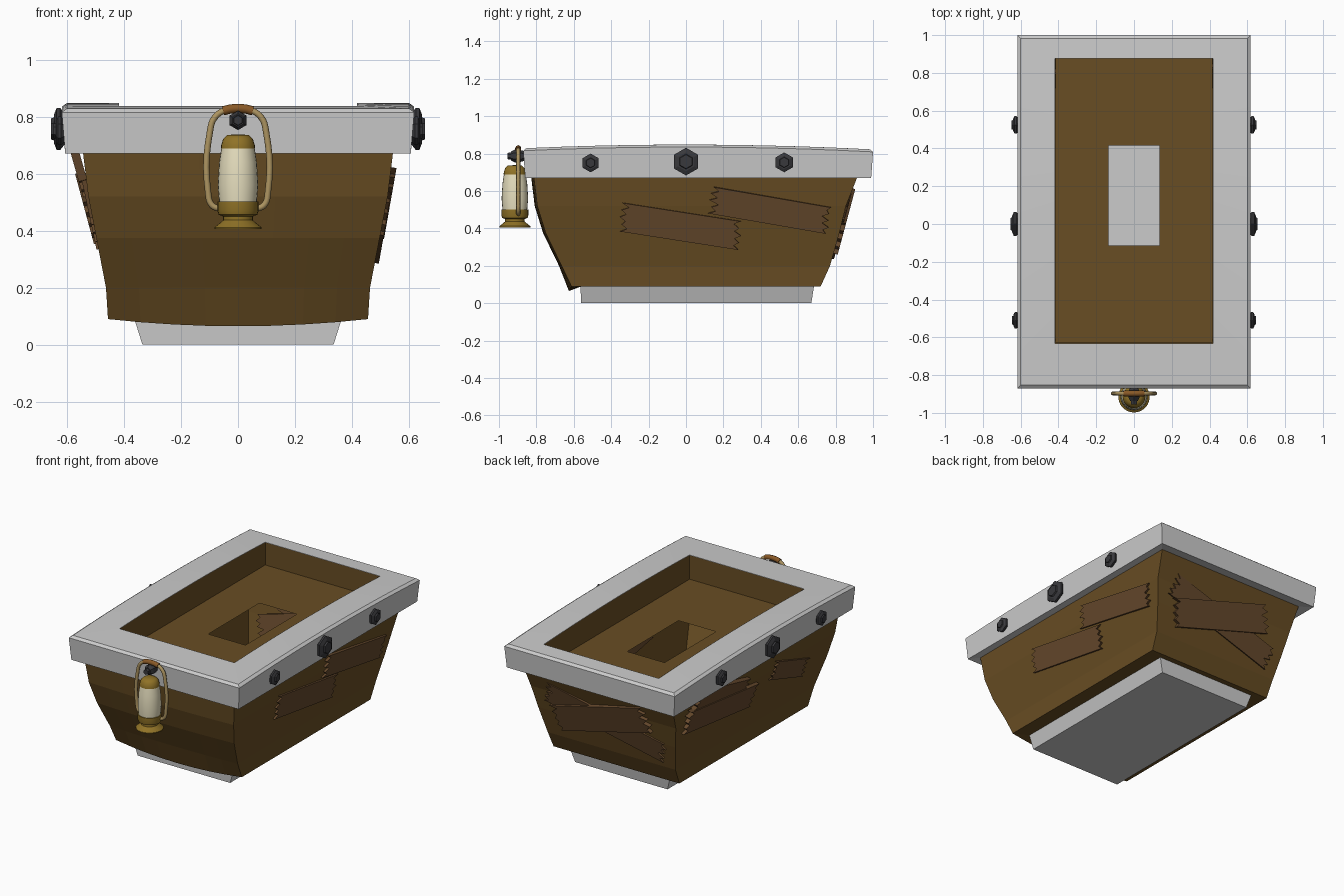
import bpy, bmesh, math, random
from mathutils import Matrix, Vector

if "Cube" in bpy.data.objects:
    bpy.data.objects.remove(bpy.data.objects["Cube"])

random.seed(4)


def material(name, rgb):
    m = bpy.data.materials.new(name)
    m.diffuse_color = (*rgb, 1)
    m.use_nodes = True
    m.node_tree.nodes["Principled BSDF"].inputs["Base Color"].default_value = m.diffuse_color
    return m


WOOD = material("hull_wood", (0.14, 0.075, 0.017))
PLANK = material("plank_wood", (0.13, 0.065, 0.025))
IRON = material("dark_iron", (0.04, 0.04, 0.045))
BRASS = material("brass", (0.28, 0.17, 0.02))
GLASS = material("lamp_glass", (0.8, 0.74, 0.52))
WIRE = material("handle_brass", (0.42, 0.3, 0.12))
GRIP = material("grip_wood", (0.25, 0.1, 0.02))


def finish(name, bm, mat=None, smooth=False, normals=True):
    if normals:
        bmesh.ops.recalc_face_normals(bm, faces=bm.faces[:])
    me = bpy.data.meshes.new(name)
    bm.to_mesh(me)
    bm.free()
    ob = bpy.data.objects.new(name, me)
    bpy.context.collection.objects.link(ob)
    if mat:
        me.materials.append(mat)
    if smooth:
        bpy.ops.object.select_all(action='DESELECT')
        ob.select_set(True)
        bpy.context.view_layer.objects.active = ob
        bpy.ops.object.shade_smooth_by_angle(angle=math.radians(40))
    return ob


def skin(bm, loops, close=False):
    """Join closed loops of points with quads; returns the vertex loops."""
    vs = [[bm.verts.new(p) for p in lp] for lp in loops]
    n = len(vs[0])
    pairs = list(zip(vs, vs[1:])) + ([(vs[-1], vs[0])] if close else [])
    for a, b in pairs:
        for i in range(n):
            bm.faces.new((a[i], a[(i + 1) % n], b[(i + 1) % n], b[i]))
    return vs


def rect(hx, y0, y1, z, nx=1, ny=1):
    """Counter-clockwise rectangle; z is a number or a function of x, y."""
    p = [(-hx + 2 * hx * i / nx, y0) for i in range(nx)]
    p += [(hx, y0 + (y1 - y0) * i / ny) for i in range(ny)]
    p += [(hx - 2 * hx * i / nx, y1) for i in range(nx)]
    p += [(-hx, y1 - (y1 - y0) * i / ny) for i in range(ny)]
    return [(x, y, z(x, y) if callable(z) else z) for x, y in p]


def lathe(name, profile, sides, mat, matrix, smooth=False):
    bm = bmesh.new()
    loops = [[(r * math.cos(2 * math.pi * i / sides), r * math.sin(2 * math.pi * i / sides), z)
              for i in range(sides)] for r, z in profile]
    vs = skin(bm, loops)
    bm.faces.new(vs[0])
    bm.faces.new(vs[-1])
    bm.transform(matrix)
    return finish(name, bm, mat, smooth)


# Hull shell: stacked rings with a bowed front, open at the top and over the base
levels = [(.09, .456, -.612, .72), (.20, .463, -.665, .77), (.375, .497, -.75, .82),
          (.52, .525, -.795, .855), (.685, .545, -.815, .92)]
loops = [rect(.36, -.56, .68, .09, 8)]
for k, (z, hx, yf, yb) in enumerate(levels):
    lp = []
    for x, y, zz in rect(hx, yf, yb, z, 8):
        if y == yf:
            bow = 1 - (x / hx) ** 2
            y -= .014 * bow
            zz -= .025 * bow if k == 0 else 0
        lp.append((x, y, zz))
    loops.append(lp)
bm = bmesh.new()
skin(bm, loops)
finish("hull", bm, WOOD)

# Grey base block, open inside
bm = bmesh.new()
vs = skin(bm, [rect(.335, -.56, .67, 0), rect(.365, -.565, .685, .095)])
bm.faces.new(vs[0])
finish("base", bm)


# Arched rim frame
def top(d):
    return lambda x, y: .848 - .026 * y * y - d


N = 10
bm = bmesh.new()
skin(bm, [rect(.53, -.80, .90, .685, 1, N), rect(.606, -.86, .99, .67, 1, N),
          rect(.618, -.87, 1.0, top(.013), 1, N), rect(.60, -.853, .983, top(0), 1, N),
          rect(.417, -.632, .877, top(0), 1, N), rect(.417, -.632, .877, .685, 1, N)], close=True)
finish("rim", bm)

# Wooden bed: walls lining the rim and a floor with a rectangular opening
bm = bmesh.new()
skin(bm, [rect(.415, -.63, .875, top(.001), 1, N), rect(.415, -.63, .875, .68, 1, N),
          rect(.135, -.115, .415, .68, 1, N)])
bm.normal_update()
for f in bm.faces:
    if f.normal.z < -.5 or (abs(f.normal.z) < .5 and
                            f.normal.dot(f.calc_center_median() - Vector((0, .12, .75))) > 0):
        f.normal_flip()
finish("bed", bm, WOOD, normals=False)


# Splintered planks nailed on the hull
def plank(name, out, center, length, width, tilt, lean, thick=.03):
    bm = bmesh.new()
    h, w, n = length / 2, width / 2, 9
    end = lambda s: [(s * (h - (random.uniform(.03, .055) if i % 2 else random.uniform(0, .02))),
                      s * (-w + 2 * w * i / (n - 1))) for i in range(n)]
    face = bm.faces.new([bm.verts.new((u, v, -thick)) for u, v in end(1) + end(-1)])
    ext = bmesh.ops.extrude_face_region(bm, geom=[face])
    bmesh.ops.translate(bm, vec=(0, 0, thick),
                        verts=[g for g in ext['geom'] if isinstance(g, bmesh.types.BMVert)])
    o, a = Vector(out), math.radians(lean)
    up = Vector((0, 0, 1))
    u = up.cross(o)
    nrm = o * math.cos(a) - up * math.sin(a)
    v = nrm.cross(u)
    basis = Matrix((u, v, nrm)).transposed().to_4x4()
    bm.transform(Matrix.Translation(center) @ basis @ Matrix.Rotation(math.radians(tilt), 4, 'Z'))
    finish(name, bm, PLANK)


R, L, B = (1, 0, 0), (-1, 0, 0), (0, 1, 0)
plank("right_plank_low", R, (.516, -.03, .41), .66, .155, -9, 10)
plank("right_plank_high", R, (.534, .45, .495), .66, .145, -10, 10)
plank("left_plank_low", L, (-.538, .40, .475), .76, .155, -8, 15)
plank("left_plank_high", L, (-.562, .42, .585), .60, .13, -15, 16)
plank("left_plank_small", L, (-.522, -.33, .455), .42, .12, -19, 12)
plank("back_plank_cross", B, (0, .838, .41), .86, .15, -15, 15)
plank("back_plank_main", B, (.02, .858, .435), .74, .18, 15.5, 15)

# Hexagonal bolts
HEX = [(.72, 0), (.8, .1), (1, .35), (1, .6), (.68, .8), (.55, .8), (.5, 1), (.3, 1)]


def bolt(name, pos, r, h, rot):
    lathe(name, [(a * r, b * h) for a, b in HEX], 6, IRON, Matrix.Translation(pos) @ rot)


for s, side in ((1, "right"), (-1, "left")):
    rot = Matrix.Rotation(s * math.pi / 2, 4, 'Y')
    for part, y, z, r, h in (("front", -.51, .75, .05, .04), ("middle", 0, .757, .074, .048),
                             ("back", .525, .753, .053, .042)):
        bolt(f"{side}_{part}_bolt", (s * .607, y, z), r, h, rot)
bolt("lantern_hook_bolt", (0, -.86, .787), .034, .095,
     Matrix.Rotation(math.pi / 2, 4, 'X') @ Matrix.Rotation(math.pi / 6, 4, 'Z'))

# Lantern hanging on the front
place = Matrix.Translation((0, -.915, 0))
lathe("lantern_base", [(.083, .406), (.083, .412), (.06, .43), (.052, .437), (.052, .45),
                       (.068, .456), (.072, .47), (.072, .502)], 24, BRASS, place, True)
lathe("lantern_glass", [(.066, .50), (.071, .56), (.066, .64), (.058, .692)], 24, GLASS, place, True)
lathe("lantern_cap", [(.060, .688), (.059, .70), (.052, .722), (.038, .735), (.01, .738)],
      24, BRASS, place, True)


def tube(name, pts, r, mat):
    cu = bpy.data.curves.new(name, 'CURVE')
    cu.dimensions = '3D'
    cu.bevel_depth, cu.bevel_resolution, cu.resolution_u = r, 2, 5
    cu.use_fill_caps = True
    sp = cu.splines.new('BEZIER')
    sp.bezier_points.add(len(pts) - 1)
    for b, (x, z) in zip(sp.bezier_points, pts):
        b.co = (x, -.897, z)
        b.handle_left_type = b.handle_right_type = 'AUTO'
    cu.materials.append(mat)
    ob = bpy.data.objects.new(name, cu)
    bpy.context.collection.objects.link(ob)
    bpy.ops.object.select_all(action='DESELECT')
    ob.select_set(True)
    bpy.context.view_layer.objects.active = ob
    bpy.ops.object.convert(target='MESH')
    bpy.ops.object.shade_smooth_by_angle(angle=math.radians(50))


half = [(.06, .475), (.092, .49), (.105, .535), (.098, .75), (.083, .795), (.045, .822)]
tube("lantern_handle", half + [(-x, z) for x, z in reversed(half)], .011, WIRE)
tube("lantern_grip", [(.052, .82), (.025, .827), (-.025, .827), (-.052, .82)], .016, GRIP)
